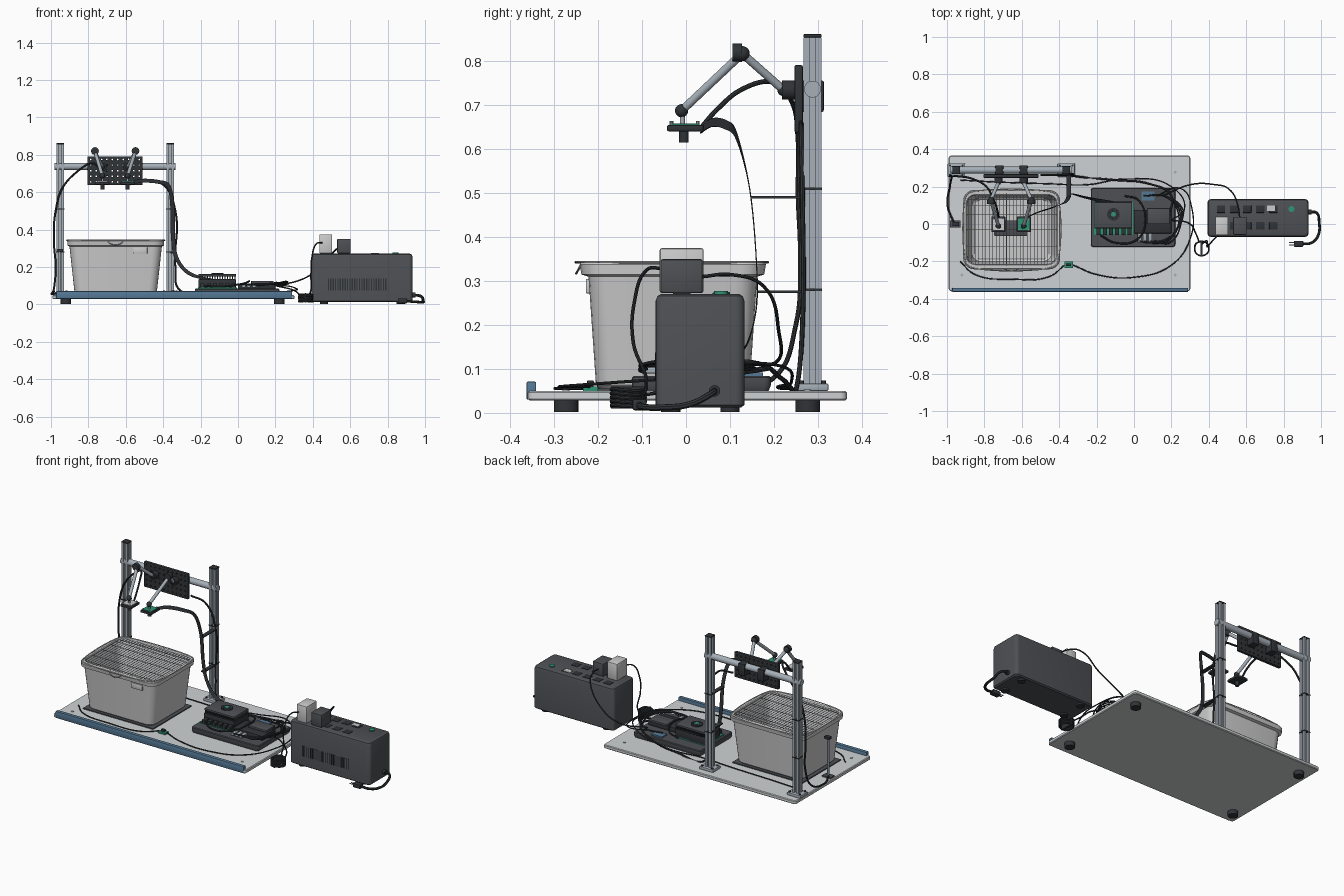
import bpy, bmesh, math
from mathutils import Vector

def mat(name, *c):
    m = bpy.data.materials.new(name)
    m.diffuse_color = (*c, 1)
    return m

LIGHT = mat("light_plate", .62, .65, .66)
BLUE = mat("blue", .09, .19, .30)
DARK = mat("dark", .03, .034, .038)
CASE = mat("case_grey", .075, .08, .088)
ALU = mat("aluminium", .38, .43, .48)
TUBM = mat("tub_plastic", .68, .71, .71)
WHITE = mat("white", .75, .76, .75)
GREEN = mat("green", .03, .3, .17)

def mesh_obj(name, me, m):
    me.shade_smooth()
    me.set_sharp_from_angle(angle=math.radians(32))
    me.materials.clear()
    me.materials.append(m)
    o = bpy.data.objects.new(name, me)
    bpy.context.collection.objects.link(o)
    return o

def finish(name, bm, m):
    bmesh.ops.recalc_face_normals(bm, faces=bm.faces)
    me = bpy.data.meshes.new(name)
    bm.to_mesh(me)
    bm.free()
    return mesh_obj(name, me, m)

def box(name, x0, x1, y0, y1, z0, z1, m, bev=0):
    bm = bmesh.new()
    bmesh.ops.create_cube(bm, size=1)
    for v in bm.verts:
        v.co = ((x0+x1)/2 + v.co.x*(x1-x0), (y0+y1)/2 + v.co.y*(y1-y0), (z0+z1)/2 + v.co.z*(z1-z0))
    if bev:
        bmesh.ops.bevel(bm, geom=bm.edges[:], offset=bev, segments=2, profile=.5, affect='EDGES')
    return finish(name, bm, m)

def rod_into(bm, a, b, r, seg):
    a, b = Vector(a), Vector(b)
    mx = (b-a).to_track_quat('Z', 'Y').to_matrix().to_4x4()
    mx.translation = (a+b)/2
    bmesh.ops.create_cone(bm, cap_ends=True, segments=seg, radius1=r, radius2=r, depth=(b-a).length, matrix=mx)

def rods(name, items, r, m, seg=20):
    bm = bmesh.new()
    for a, b in items:
        rod_into(bm, a, b, r, seg)
    return finish(name, bm, m)

def ball(name, p, r, m):
    bm = bmesh.new()
    bmesh.ops.create_uvsphere(bm, u_segments=20, v_segments=12, radius=r)
    bmesh.ops.translate(bm, verts=bm.verts, vec=p)
    return finish(name, bm, m)

def skin(name, rings, m):
    bm = bmesh.new()
    rs = [[bm.verts.new(p) for p in ring] for ring in rings]
    for a, b in zip(rs, rs[1:]):
        for i in range(len(a)):
            j = (i+1) % len(a)
            bm.faces.new((a[i], a[j], b[j], b[i]))
    bm.faces.new(rs[0][::-1])
    bm.faces.new(rs[-1])
    return finish(name, bm, m)

def loft(name, cx, cy, loops, m):
    """Stack of rounded rectangles: (z, half x, half y, corner radius)."""
    def ring(z, hx, hy, r):
        out = []
        for k, (sx, sy) in enumerate(((1, 1), (-1, 1), (-1, -1), (1, -1))):
            for i in range(6):
                t = (k + i/5)*math.pi/2
                out.append((cx+sx*(hx-r)+r*math.cos(t), cy+sy*(hy-r)+r*math.sin(t), z))
        return out
    return skin(name, [ring(*l) for l in loops], m)

def cable(name, pts, r, m=DARK, closed=False):
    cu = bpy.data.curves.new(name, 'CURVE')
    cu.dimensions, cu.bevel_depth, cu.bevel_resolution, cu.resolution_u = '3D', r, 2, 8
    cu.use_fill_caps = True
    s = cu.splines.new('BEZIER')
    s.bezier_points.add(len(pts)-1)
    for bp, p in zip(s.bezier_points, pts):
        bp.co = p
        bp.handle_left_type = bp.handle_right_type = 'AUTO'
    s.use_cyclic_u = closed
    tmp = bpy.data.objects.new(name+"_path", cu)
    bpy.context.collection.objects.link(tmp)
    me = bpy.data.meshes.new_from_object(tmp.evaluated_get(bpy.context.evaluated_depsgraph_get()))
    bpy.data.objects.remove(tmp)
    return mesh_obj(name, me, m)

# base plate, front strip, feet, screws
loft("base_plate", -.345, .003, [(.028, .642, .359, .012), (.032, .646, .363, .015), (.046, .646, .363, .015), (.05, .642, .359, .012)], LIGHT)
box("front_strip", -.972, .29, -.363, -.341, .03, .071, BLUE, .003)
corners = [(x, y) for x in (-.92, .22) for y in (-.273, .277)]
for x, y in corners:
    rods("foot", [((x, y, .002), (x, y, .028))], .028, DARK, 24)
rods("base_screws", [((x, y, .05), (x, y, .053)) for x, y in corners], .008, ALU, 12)

# tub with wire lid
box("tub_mat", -.89, -.42, -.215, .155, .05, .056, CASE)
loft("tub", -.654, -.03, [(.056, .212, .168, .04), (.064, .22, .175, .045), (.31, .247, .192, .05), (.315, .258, .208, .055),
     (.338, .259, .212, .058), (.342, .256, .209, .055), (.342, .244, .188, .05), (.33, .238, .184, .047),
     (.075, .212, .168, .04), (.066, .2, .158, .035)], TUBM)
box("tub_label", -.56, -.485, -.228, -.216, .272, .305, WHITE, .002)
n = 26
xs = [-.885 + .462*i/(n-1) for i in range(n)]
rods("lid_wires_long", [((x, -.225, .342), (x, .165, .342)) for x in xs], .0016, ALU, 6)
rods("lid_wires_cross", [((-.895, y, .339), (-.413, y, .339)) for y in (-.2, -.12, -.03, .05, .1, .13, .16)], .0018, ALU, 6)
cable("lid_frame", [(-.9, -.2, .343), (-.88, -.228, .343), (-.43, -.228, .343), (-.408, -.2, .343), (-.408, .145, .343),
      (-.43, .168, .343), (-.88, .168, .343), (-.9, .145, .343)], .003, WHITE, True)
for y in (-.236, .176):
    cable("lid_clip", [(-.69, y, .343), (-.69, y-.007, .33), (-.62, y-.007, .33), (-.62, y, .343)], .0025, ALU)
box("floor_block", -.745, -.57, -.065, .02, .066, .1, CASE, .004)

# slotted posts with feet and caps
def post(cx, cy):
    prof = []
    for k in range(4):
        c, s = math.cos(k*math.pi/2), math.sin(k*math.pi/2)
        for u, v in ((.02, -.02), (.02, -.006), (.016, -.006), (.016, -.01), (.009, -.006),
                     (.009, .006), (.016, .01), (.016, .006), (.02, .006)):
            prof.append((cx+u*c-v*s, cy+u*s+v*c))
    skin("post", [[(x, y, z) for x, y in prof] for z in (.066, .855)], ALU)
    box("post_cap", cx-.021, cx+.021, cy-.021, cy+.021, .855, .862, DARK, .002)
    box("post_foot", cx-.046, cx+.046, cy-.036, cy+.036, .05, .067, ALU, .003)
    rods("foot_bolts", [((cx+i*.034, cy+j*.025, .066), (cx+i*.034, cy+j*.025, .074)) for i in (-1, 1) for j in (-1, 1)], .006, DARK, 6)
    for z in (.28, .51):
        box("post_tie", cx-.022, cx+.022, cy-.022, cy+.022, z-.003, z+.003, DARK)
for x in (-.95, -.362):
    post(x, .288)
rods("crossbar", [((-.98, .288, .737), (-.335, .288, .737))], .019, ALU, 28)

# perforated panel and its clamps
panel = box("perforated_panel", -.805, -.51, .247, .266, .638, .792, DARK, .004)
holes = rods("panel_hole_cutter", [((-.787+i*.0288, .22, .655+j*.03), (-.787+i*.0288, .29, .655+j*.03))
             for i in range(10) for j in range(5)], .0045, DARK, 8)
holes.hide_render = True
holes.hide_set(True)
mod = panel.modifiers.new("holes", 'BOOLEAN')
mod.object, mod.operation, mod.solver = holes, 'DIFFERENCE', 'EXACT'
for x in (-.72, -.59):
    box("bar_clamp", x-.022, x+.022, .262, .314, .685, .757, DARK, .005)

# two jointed arms carrying camera heads
for x, ex, pcb in ((-.725, -.765, WHITE), (-.59, -.548, GREEN)):
    base, elbow, end = (x, .222, .735), (ex, .128, .818), (x, -.01, .688)
    rods("arm_mount", [((x, .25, .735), (x, .218, .735))], .022, DARK)
    ball("arm_base_ball", base, .014, DARK)
    rods("upper_arm", [(base, elbow)], .0095, ALU)
    rods("lower_arm", [(elbow, end)], .0095, ALU)
    ball("elbow_joint", elbow, .017, DARK)
    rods("elbow_knob", [((ex, .128, .82), (ex, .106, .82))], .021, DARK, 12)
    ball("wrist_ball", end, .015, DARK)
    rods("wrist_stem", [((x, -.008, .685), (x, -.008, .655))], .006, ALU, 14)
    box("camera_head", x-.037, x+.037, -.043, .04, .641, .655, DARK, .003)
    box("camera_board", x-.03, x+.03, -.033, .03, .655, .659, pcb)
    rods("camera_screws", [((x+i*.025, -.003+j*.03, .655), (x+i*.025, -.003+j*.03, .664)) for i in (-1, 1) for j in (-1, 1)], .004, ALU, 8)
    rods("camera_lens", [((x, -.005, .641), (x, -.005, .615))], .011, DARK)

# flat ribbon cable of the right camera: path point and half-width vector
ctl = [((-.575, .035, .645), (0, .002, .009)), ((-.52, .06, .661), (0, .002, .01)), ((-.43, .09, .656), (0, .002, .01)),
       ((-.37, .115, .63), (.008, 0, .008)), ((-.35, .145, .51), (.011, 0, 0)), ((-.347, .16, .35), (.011, 0, 0)),
       ((-.325, .16, .24), (.01, 0, .003)), ((-.25, .14, .16), (.006, .004, .007)), ((-.1, .11, .125), (0, .01, .002))]
rings = []
for i in range(len(ctl)-1):
    q = [ctl[max(0, min(len(ctl)-1, i+k))] for k in (-1, 0, 1, 2)]
    for s in range(8 if i < len(ctl)-2 else 9):
        t = s/8
        w4 = (-t+2*t*t-t**3, 2-5*t*t+3*t**3, t+4*t*t-3*t**3, t**3-t*t)
        p = sum((Vector(a)*w*.5 for (a, _), w in zip(q, w4)), Vector())
        d = sum((Vector(b)*w*.5 for (_, b), w in zip(q, w4)), Vector())
        tan = Vector(q[2][0])-Vector(q[1][0])
        nn = tan.cross(d).normalized()*.0013
        rings.append([p+d+nn, p-d+nn, p-d-nn, p+d-nn])
skin("ribbon_cable", rings, DARK)
for z, y in ((.491, .148), (.276, .16)):
    box("ribbon_bracket", -.362, -.338, y, .27, z-.003, z+.003, DARK)

# left camera cable and small sensor pole
cable("left_camera_cable", [(-.725, .035, .65), (-.73, .07, .69), (-.75, .13, .738), (-.79, .2, .753), (-.86, .24, .71), (-.94, .255, .62),
      (-.975, .255, .5), (-.985, .26, .35), (-.975, .25, .2), (-.985, .2, .08), (-.997, .1, .056), (-.965, .01, .06)], .0055)
box("pole_base", -.985, -.927, -.02, .02, .05, .06, CASE, .002)
rods("sensor_pole", [((-.955, 0, .06), (-.955, 0, .29))], .006, ALU, 12)
box("pole_sensor", -.97, -.935, -.012, .012, .28, .296, DARK, .002)

# electronics tray with computer and boards
loft("tray", -.005, .035, [(.05, .22, .153, .012), (.062, .226, .158, .015), (.08, .226, .158, .015), (.084, .222, .154, .012)], CASE)
box("computer", -.212, -.01, -.025, .12, .084, .135, DARK, .004)
for i in range(15):
    x = -.207 + i*.0135
    box("heat_fin", x, x+.005, -.022, .117, .13, .15, DARK)
box("computer_lid", -.212, -.01, -.022, .117, .15, .162, CASE, .003)
rods("fan_ring", [((-.11, .052, .16), (-.11, .052, .166))], .034, DARK, 28)
rods("fan_hub", [((-.11, .052, .164), (-.11, .052, .169))], .013, GREEN)
for i in range(7):
    t = i*math.tau/7
    c, s = math.cos(t), math.sin(t)
    rods("fan_blade", [((-.11+.012*c, .052+.012*s, .166), (-.11+.03*c, .052+.03*s, .166))], .003, CASE, 6)
box("computer_board", -.215, -.005, -.055, .12, .084, .09, GREEN)
for i in range(6):
    box("port", -.2+i*.033, -.178+i*.033, -.06, -.02, .09, .112, DARK, .002)
box("hub", .0, .2, -.05, .075, .084, .112, DARK, .004)
box("drive", .07, .19, .0, .085, .112, .125, CASE, .003)
box("relay_board", .04, .11, .125, .175, .084, .092, BLUE)
for i in range(3):
    box("hub_plug", .02+i*.028, .04+i*.028, -.1, -.02, .09, .104, ALU, .003)
box("front_sensor_board", -.372, -.325, -.235, -.2, .05, .06, GREEN)
box("front_sensor", -.36, -.337, -.225, -.21, .06, .074, DARK, .002)

# cables over the base
cable("front_cable", [(-.93, -.2, .056), (-.85, -.27, .056), (-.65, -.295, .056), (-.45, -.28, .056), (-.372, -.22, .058)], .0035)
cable("sensor_cable", [(-.325, -.22, .06), (-.2, -.27, .06), (0, -.285, .06), (.2, -.22, .065), (.3, -.08, .075), (.31, .08, .085),
      (.25, .19, .1), (.12, .15, .1)], .0035)
cable("rear_cable", [(-.5, .262, .66), (-.4, .262, .64), (-.335, .265, .5), (-.335, .265, .2), (-.31, .255, .075), (-.1, .235, .06),
      (.08, .215, .08), (.2, .15, .115), (.19, .05, .11)], .0055)
cable("rear_thin_cable", [(-.93, .235, .056), (-.75, .225, .056), (-.45, .215, .056), (-.25, .21, .06), (-.05, .24, .07), (.2, .2, .11),
      (.27, .08, .11), (.2, .02, .1)], .0035)
for k in range(4):
    cable("tray_jumper", [(.02+.03*k, -.09, .1), (.1+.03*k, -.1, .11), (.22+.012*k, -.04+.02*k, .105+.006*k),
          (.23+.01*k, .08, .1+.006*k), (.16, .15, .1), (.05, .15, .105)], .004)
cable("tray_loop", [(-.18, -.06, .1), (-.1, -.1, .095), (.02, -.08, .11), (.06, .02, .125), (.02, .13, .11), (-.05, .15, .1)], .005)

# battery backup unit
loft("power_unit", .663, .032, [(.012, .262, .093, .015), (.018, .27, .101, .02), (.255, .27, .101, .02), (.266, .266, .097, .018), (.271, .257, .088, .012)], CASE)
for x in (.46, .87):
    for y in (-.035, .1):
        rods("unit_foot", [((x, y, .002), (x, y, .014))], .022, DARK)
for i in range(25):
    box("vent_slot", .48+i*.0128, .4865+i*.0128, -.0705, -.067, .075, .138, DARK)
for i in range(5):
    for y in (-.01, .08):
        x = .465+i*.07
        box("outlet", x-.022, x+.022, y-.02, y+.02, .27, .2735, DARK, .001)
box("usb_panel", .71, .755, .07, .1, .271, .275, WHITE)
rods("power_button", [((.842, .08, .27), (.842, .08, .277))], .016, GREEN)
box("light_adapter", .435, .503, -.06, .04, .273, .375, WHITE, .005)
box("dark_adapter", .53, .602, -.058, .038, .273, .35, CASE, .005)

# power cables, coiled bundle and mains plug
cable("adapter_cable_front", [(.45, -.058, .33), (.42, -.09, .325), (.395, -.118, .25), (.39, -.12, .16), (.385, -.09, .06), (.36, -.11, .03)], .004)
cable("adapter_cable_rear", [(.565, .036, .31), (.555, .1, .315), (.52, .175, .29), (.42, .212, .18), (.3, .21, .12), (.15, .15, .11)], .004)
for k in range(5):
    z = .015+.009*k
    cable("cable_coil", [(.325, -.13+.003*k, z), (.338, -.162, z), (.385, -.162, z+.003), (.4, -.13, z), (.385, -.1, z), (.338, -.1, z+.003)], .0042, DARK, True)
box("coil_tie", .355, .367, -.172, -.09, .01, .06, DARK, .003)
cable("bundle_lead", [(.35, -.1, .04), (.33, -.05, .05), (.3, 0, .075), (.2, .02, .1)], .004)
rods("cord_grommet", [((.93, .065, .05), (.948, .065, .05))], .013, DARK)
cable("mains_cord", [(.94, .065, .05), (.975, .06, .045), (.99, .01, .02), (.985, -.06, .012), (.95, -.1, .014), (.9, -.106, .018)], .0075)
box("mains_plug", .855, .905, -.122, -.09, .006, .032, DARK, .005)
rods("plug_pins", [((.83, y, .019), (.857, y, .019)) for y in (-.113, -.099)], .003, ALU, 8)
